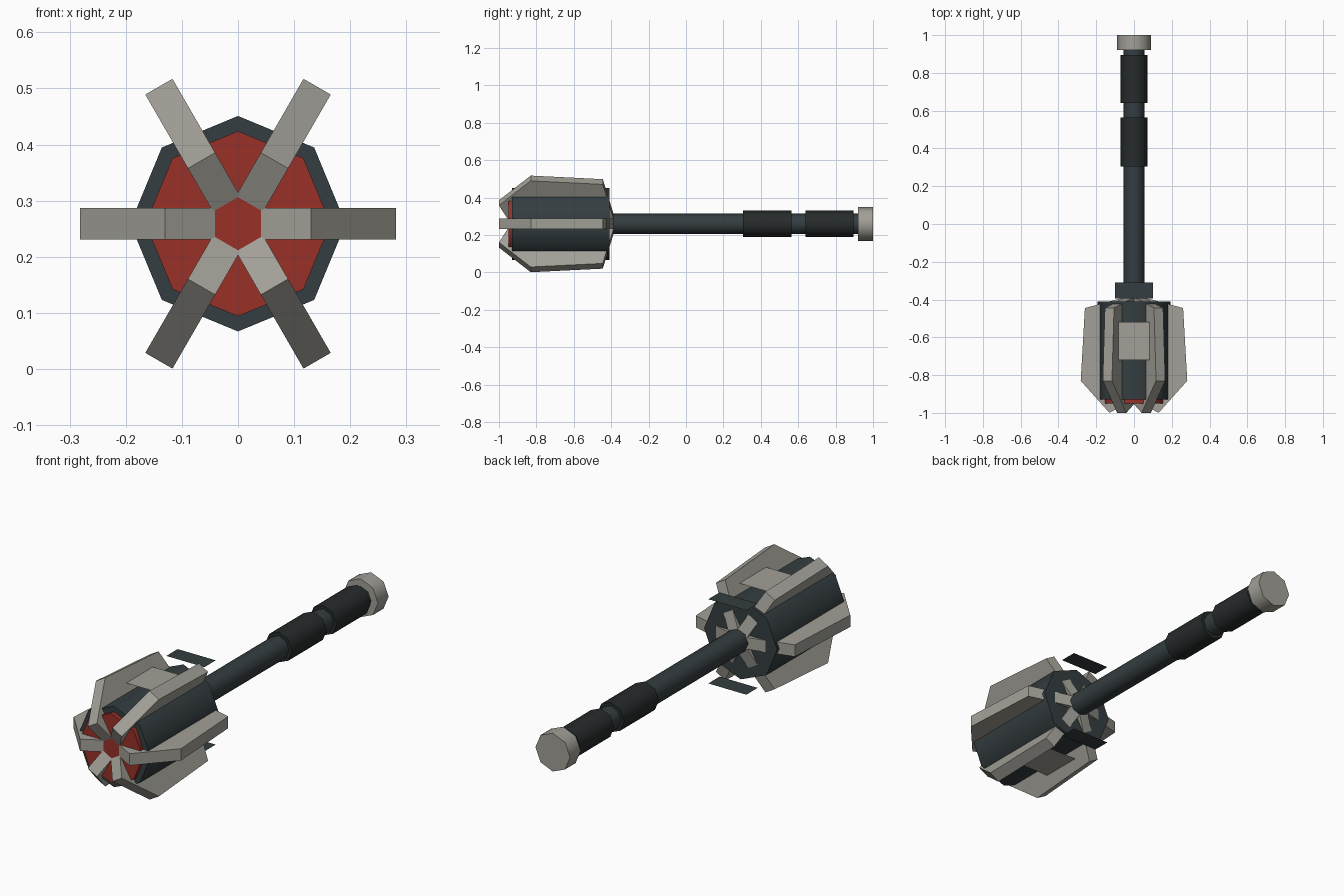
import bpy, bmesh
from math import pi, radians
from mathutils import Matrix, Vector

if "Cube" in bpy.data.objects:
    bpy.data.objects.remove(bpy.data.objects["Cube"])

AXIS_Z = 0.259  # height of the mace's long axis


def material(name, rgb):
    m = bpy.data.materials.new(name)
    m.diffuse_color = (*rgb, 1)
    m.use_nodes = True
    m.node_tree.nodes["Principled BSDF"].inputs["Base Color"].default_value = m.diffuse_color
    return m


STEEL = material("warm_steel", (0.36, 0.35, 0.31))
DARK = material("dark_metal", (0.035, 0.047, 0.052))
GRIP = material("grip_black", (0.02, 0.024, 0.025))
RED = material("red_core", (0.32, 0.03, 0.022))


def add_object(name, bm, mat):
    bmesh.ops.recalc_face_normals(bm, faces=bm.faces)
    me = bpy.data.meshes.new(name)
    bm.to_mesh(me)
    bm.free()
    me.materials.append(mat)
    ob = bpy.data.objects.new(name, me)
    bpy.context.collection.objects.link(ob)
    return ob


def rod(name, y0, y1, r, mat):
    """Eight-sided cylinder along y, one corner pointing up."""
    bm = bmesh.new()
    bmesh.ops.create_cone(bm, cap_ends=True, segments=8, radius1=r, radius2=r,
                          depth=y1 - y0,
                          matrix=Matrix.Translation((0, (y0 + y1) / 2, AXIS_Z))
                          @ Matrix.Rotation(pi / 2, 4, 'X'))
    ob = add_object(name, bm, mat)
    bpy.ops.object.select_all(action='DESELECT')
    ob.select_set(True)
    bpy.context.view_layer.objects.active = ob
    bpy.ops.object.shade_smooth_by_angle(angle=radians(50))
    return ob


def flange(name, angle, half=0.028):
    """Radial blade: (radius, y) profile extruded sideways, turned about the axis."""
    profile = [(0.041, -0.95), (0.13, -1.0), (0.282, -0.83),
               (0.26, -0.445), (0.045, -0.387)]
    bm = bmesh.new()
    face = bm.faces.new([bm.verts.new((r, y, -half)) for r, y in profile])
    ext = bmesh.ops.extrude_face_region(bm, geom=[face])
    verts = [v for v in ext["geom"] if isinstance(v, bmesh.types.BMVert)]
    bmesh.ops.translate(bm, verts=verts, vec=Vector((0, 0, 2 * half)))
    bm.transform(Matrix.Translation((0, 0, AXIS_Z)) @ Matrix.Rotation(angle, 4, 'Y'))
    add_object(name, bm, STEEL)


def plate(name, y0, y1, z, mat, hx=0.1):
    """Thin flat sheet."""
    bm = bmesh.new()
    bm.faces.new([bm.verts.new(c) for c in
                  ((-hx, y0, z), (hx, y0, z), (hx, y1, z), (-hx, y1, z))])
    add_object(name, bm, mat)


# head
rod("head_core", -0.93, -0.41, 0.192, DARK)
rod("head_front_disc", -0.95, -0.90, 0.165, RED)
for i in range(6):
    flange(f"flange_{i + 1}", i * pi / 3)

# handle
rod("shaft", -0.42, 0.93, 0.055, DARK)
rod("grip_front", 0.305, 0.565, 0.071, GRIP)
rod("grip_rear", 0.64, 0.895, 0.071, GRIP)
rod("pommel", 0.92, 1.0, 0.091, STEEL)

# flat plates above and below the head
for side, z in (("top", AXIS_Z + 0.2), ("bottom", AXIS_Z - 0.2)):
    plate(f"{side}_head_plate", -0.72, -0.52, z, STEEL)
    plate(f"{side}_rear_plate", -0.395, -0.31, z, DARK)
